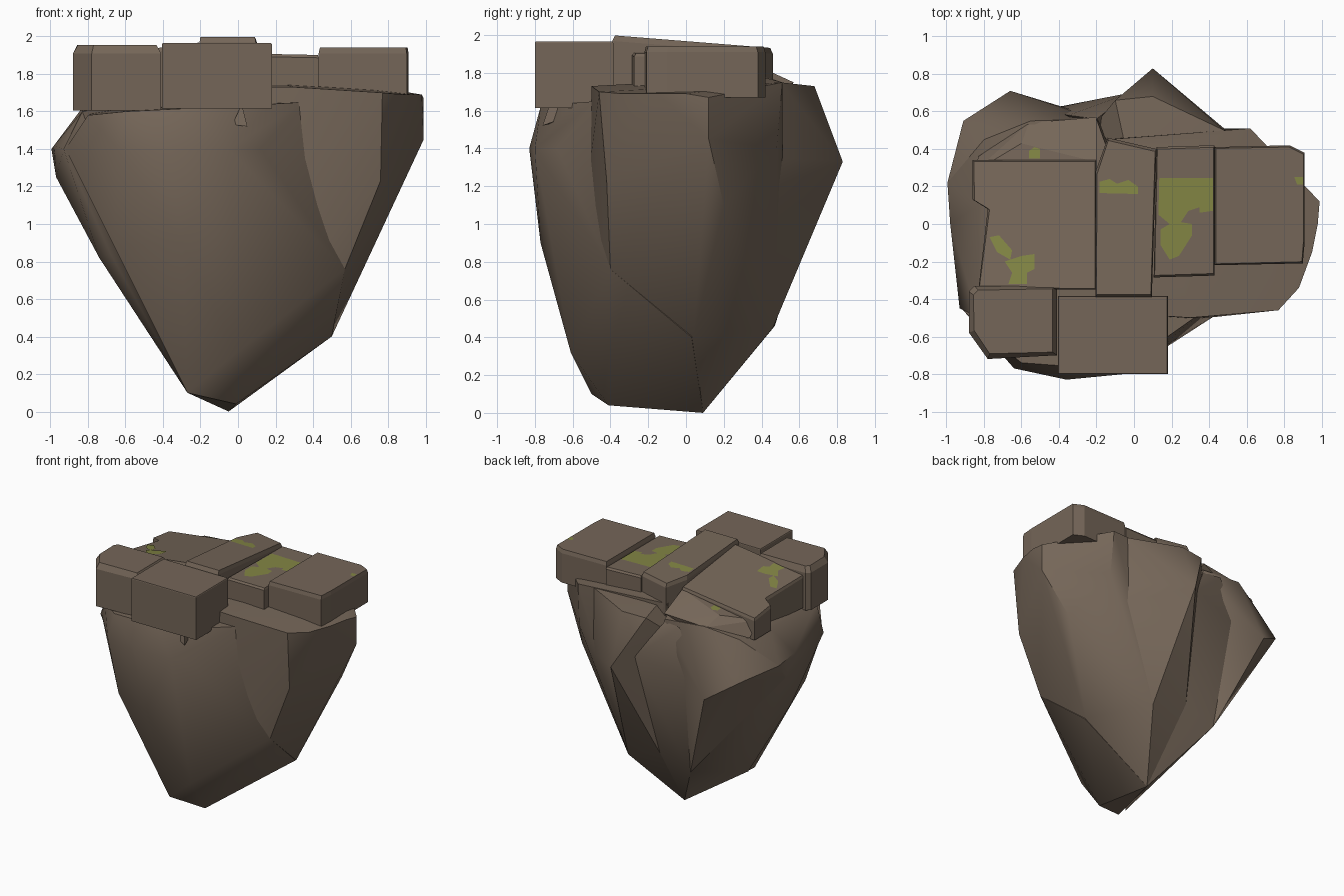
import bpy, bmesh, math
from mathutils import Vector
from mathutils.bvhtree import BVHTree


def material(name, rgb):
    m = bpy.data.materials.new(name)
    m.diffuse_color = (*rgb, 1)
    return m


STONE = material("brown stone", (0.177, 0.133, 0.098))
MOSS = material("green moss", (0.225, 0.236, 0.058))
slabs = []


def finish(name, bm, mat, angle=None):
    bmesh.ops.recalc_face_normals(bm, faces=bm.faces[:])
    me = bpy.data.meshes.new(name)
    bm.to_mesh(me)
    bm.free()
    me.materials.append(mat)
    ob = bpy.data.objects.new(name, me)
    bpy.context.collection.objects.link(ob)
    if angle:
        bpy.ops.object.select_all(action='DESELECT')
        ob.select_set(True)
        bpy.context.view_layer.objects.active = ob
        bpy.ops.object.shade_smooth_by_angle(angle=math.radians(angle))
    return ob


def rock(name, points, angle=35, mossy=False):
    """Faceted boulder: convex hull around a few corner points."""
    bm = bmesh.new()
    vs = [bm.verts.new(p) for p in points]
    res = bmesh.ops.convex_hull(bm, input=vs)
    loose = {v for v in res["geom_interior"] if isinstance(v, bmesh.types.BMVert)}
    bmesh.ops.delete(bm, geom=list(loose), context='VERTS')
    if mossy:
        slabs.append(BVHTree.FromBMesh(bm))
    return finish(name, bm, STONE, angle)


def slab(name, outline, bottom, top, chamfer=0.015, drop=0.03):
    """Flagstone: outline raised to a tilted top plane with a chamfered rim."""
    n = len(outline)
    cx = sum(p[0] for p in outline) / n
    cy = sum(p[1] for p in outline) / n
    a, sx, sy = top
    bm = bmesh.new()
    rings = [[], [], []]
    for x, y in outline:
        z = a + sx * x + sy * y
        d = Vector((cx - x, cy - y)).normalized() * chamfer
        rings[0].append(bm.verts.new((x, y, bottom)))
        rings[1].append(bm.verts.new((x, y, z - drop)))
        rings[2].append(bm.verts.new((x + d.x, y + d.y, a + sx * (x + d.x) + sy * (y + d.y))))
    for lo, hi in zip(rings, rings[1:]):
        for i in range(n):
            j = (i + 1) % n
            bm.faces.new((lo[i], lo[j], hi[j], hi[i]))
    bm.faces.new(rings[0][::-1])
    bm.faces.new(rings[2])
    bmesh.ops.recalc_face_normals(bm, faces=bm.faces[:])
    slabs.append(BVHTree.FromBMesh(bm))
    return finish(name, bm, STONE)


def moss(name, outline):
    """Thin moss patch dropped onto the highest slab below it."""
    bm = bmesh.new()
    vs = []
    for x, y in outline:
        hits = [t.ray_cast(Vector((x, y, 3)), Vector((0, 0, -1)))[0] for t in slabs]
        z = max([h.z for h in hits if h] or [1.85])
        vs.append(bm.verts.new((x, y, z + 0.004)))
    f = bm.faces.new(vs)
    bmesh.ops.triangulate(bm, faces=[f])
    ob = finish(name, bm, MOSS)
    if ob.data.polygons[0].normal.z < 0:
        ob.data.flip_normals()


TIP = (-0.05, 0.09, 0.0)

# Main cliff masses of the hanging boulder
rock("front_cliff", [
    (-0.8, -0.58, 1.58), (-0.6, -0.74, 1.6), (-0.2, -0.77, 1.62), (0.18, -0.6, 1.64),
    (-0.92, -0.45, 1.4), (-0.64, -0.77, 1.4), (-0.36, -0.83, 1.4), (-0.05, -0.8, 1.4),
    (0.12, -0.68, 1.4), (-0.3, -0.77, 0.9), (-0.1, -0.64, 0.6), (0.0, -0.61, 0.32),
    (-0.66, -0.6, 0.88), (-0.27, -0.5, 0.1), (-0.01, -0.41, 0.04), TIP,
    (0.57, -0.4, 0.76), (0.5, 0.03, 0.4), (0.35, -0.48, 1.65), (0, 0.2, 1.65),
    (-0.7, 0, 1.62)], 40)
rock("right_cliff", [
    (0.99, 0.12, 1.67), (0.99, 0.12, 1.45), (0.98, 0, 1.69), (0.95, -0.15, 1.69),
    (0.88, -0.34, 1.69), (0.77, -0.46, 1.7), (0.76, -0.42, 1.23), (0.57, -0.4, 0.76),
    (0.8, 0.2, 1.1), (0.5, 0.04, 0.4), (0.62, 0.51, 1.75), (0.63, 0.48, 1.4),
    (0.48, 0.51, 1.35), (0.2, 0.46, 0.45), TIP, (0, -0.5, 0.35),
    (0, -0.48, 1.73), (0.3, -0.5, 1.73), (0.3, -0.51, 1.3), (-0.15, 0.45, 1.77),
    (0.1, 0.4, 1.78)], 30)
rock("left_cliff", [
    (-0.995, 0.22, 1.4), (-0.98, 0, 1.42), (-0.97, 0.1, 1.25), (-0.74, -0.3, 0.82),
    (-0.37, 0.47, 0.46), (-0.38, -0.27, 0.35), TIP, (-0.27, -0.42, 0.1),
    (-0.93, -0.45, 1.4), (-0.83, -0.5, 1.6), (-0.83, 0.1, 1.62), (-0.8, 0.45, 1.65),
    (-0.55, 0.55, 1.73), (-0.2, 0.56, 1.7), (0, 0, 1.75), (-0.68, -0.42, 0.84),
    (0, 0.4, 0.5)], 40)
rock("left_rear_spur", [
    (-0.91, 0.55, 1.38), (-0.66, 0.71, 1.22), (-0.37, 0.47, 0.46), (-0.995, 0.22, 1.4),
    (-0.8, 0.45, 1.65), (-0.55, 0.55, 1.73), (-0.3, 0.6, 1.5), (-0.2, 0.56, 1.7),
    (-0.97, 0.1, 1.25), (0, 0, 1), TIP], 40)
rock("rear_valley", [
    TIP, (-0.1, 0.48, 0.55), (-0.37, 0.47, 0.46), (-0.2, 0.56, 1.68), (-0.02, 0.7, 1.4),
    (-0.48, 0.61, 1.3), (0, 0, 1), (-0.35, 0.58, 1.68)], 45)
rock("back_spur", [
    (0.1, 0.83, 1.33), (0.1, 0.68, 1.73), (0.48, 0.5, 1.75), (0.48, 0.51, 1.35),
    (-0.1, 0.66, 1.72), (-0.2, 0.54, 1.6), (0.2, 0.46, 0.45), (-0.1, 0.48, 0.55),
    (0.5, 0.04, 0.4), (0.8, 0.2, 1.1), TIP, (0, 0.2, 1.76), (0.3, 0.2, 1.76)], 30)
rock("rear_ledge", [
    (-0.85, 0.28, 1.76), (-0.2, 0.33, 1.86), (-0.6, 0.43, 1.79), (-0.56, 0.54, 1.72),
    (-0.2, 0.57, 1.75), (-0.83, 0.36, 1.64), (-0.2, 0.3, 1.6), (-0.6, 0.5, 1.6)], 15, True)
rock("front_shard", [(-0.03, -0.72, 1.53), (0.05, -0.76, 1.52), (0.02, -0.72, 1.64),
                     (0.02, -0.6, 1.58)], 10)

# Flagstones on top
slab("front_slab", [(-0.405, -0.8), (0.18, -0.8), (0.18, -0.385), (-0.405, -0.385)],
     1.615, (1.965, 0, 0), 0.004, 0.006)
slab("front_left_slab", [(-0.88, -0.36), (-0.88, -0.58), (-0.78, -0.72), (-0.41, -0.7),
                         (-0.41, -0.33), (-0.85, -0.33)], 1.605, (1.955, 0, 0), 0.03, 0.045)
slab("left_slab", [(-0.86, 0.13), (-0.78, 0.08), (-0.83, -0.35), (-0.2, -0.35),
                   (-0.2, 0.34), (-0.86, 0.34)], 1.62, (1.95, 0.13, -0.13), 0.01, 0.02)
slab("middle_slab", [(-0.205, -0.39), (0.095, -0.39), (0.12, 0.4), (-0.14, 0.46),
                     (-0.205, 0.28)], 1.68, (1.968, 0, -0.08), 0.015, 0.03)
slab("right_middle_slab", [(0.105, -0.285), (0.43, -0.275), (0.43, 0.42), (0.12, 0.41)],
     1.68, (1.91, -0.02, 0), 0.012, 0.015)
slab("right_slab", [(0.43, -0.22), (0.9, -0.21), (0.91, -0.1), (0.91, 0.38), (0.83, 0.42),
                    (0.43, 0.41)], 1.67, (1.94, 0, 0), 0.01, 0.03)

# Moss patches
moss("moss_large", [(0.135, 0.245), (0.42, 0.245), (0.42, 0.07), (0.35, 0.06), (0.35, 0.09),
                    (0.29, 0.07), (0.25, 0.01), (0.31, 0), (0.31, -0.06), (0.24, -0.17),
                    (0.19, -0.19), (0.14, -0.11), (0.14, -0.03), (0.19, 0), (0.13, 0.05)])
moss("moss_middle", [(-0.185, 0.165), (0.02, 0.16), (0.02, 0.2), (-0.03, 0.235),
                     (-0.09, 0.215), (-0.13, 0.24), (-0.185, 0.225)])
moss("moss_left_upper", [(-0.77, -0.07), (-0.72, -0.06), (-0.65, -0.14), (-0.66, -0.19),
                         (-0.73, -0.15)])
moss("moss_left_lower", [(-0.67, -0.32), (-0.57, -0.32), (-0.57, -0.26), (-0.53, -0.24),
                         (-0.53, -0.16), (-0.6, -0.17), (-0.63, -0.23), (-0.69, -0.2),
                         (-0.65, -0.26)])
moss("moss_right", [(0.855, 0.25), (0.87, 0.21), (0.9, 0.21), (0.9, 0.25)])
moss("moss_rear", [(-0.56, 0.35), (-0.5, 0.35), (-0.5, 0.4), (-0.53, 0.41), (-0.56, 0.39)])
